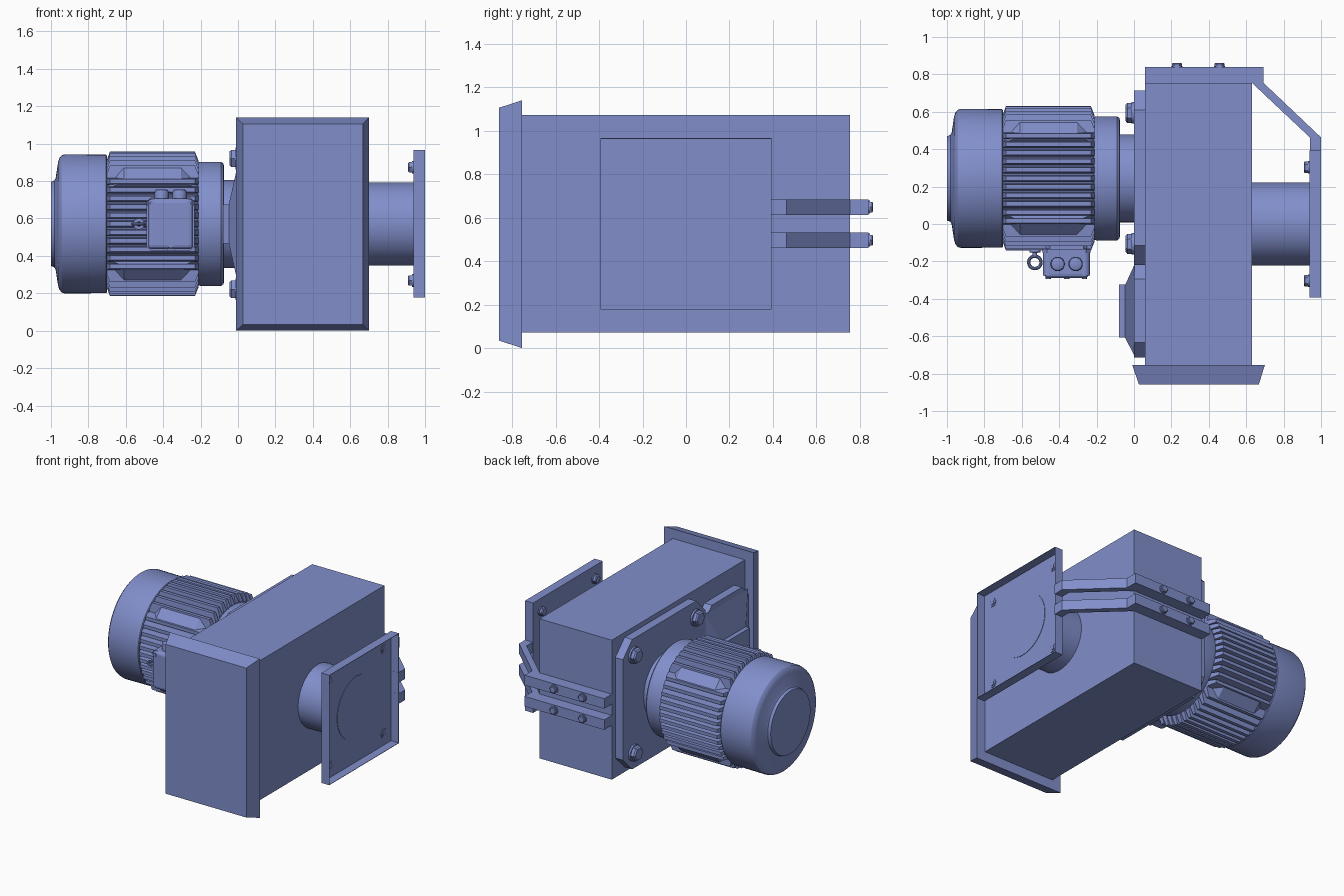
import bpy, bmesh
from math import sin, cos, pi, sqrt, radians

if "Cube" in bpy.data.objects:
    bpy.data.objects.remove(bpy.data.objects["Cube"])

CZ = 0.571          # height of both shafts
MY = 0.244          # motor axis y

blue = bpy.data.materials.new("blue_paint")
blue.diffuse_color = (.22, .275, .60, 1)
blue.use_nodes = True
blue.node_tree.nodes["Principled BSDF"].inputs["Base Color"].default_value = blue.diffuse_color


def finish(ob, smooth):
    ob.data.materials.append(blue)
    if smooth:
        bpy.ops.object.select_all(action='DESELECT')
        ob.select_set(True)
        bpy.context.view_layer.objects.active = ob
        bpy.ops.object.shade_smooth_by_angle(angle=radians(32))
    return ob


def build(name, lofts, smooth=False):
    """One object from a list of lofts; each loft is a list of equal-length rings."""
    bm = bmesh.new()
    for rings in lofts:
        rows = [[bm.verts.new(p) for p in r] for r in rings]
        n = len(rows[0])
        for a, b in zip(rows, rows[1:]):
            for i in range(n):
                j = (i + 1) % n
                bm.faces.new((a[i], a[j], b[j], b[i]))
        bm.faces.new(rows[0][::-1])
        bm.faces.new(rows[-1])
    bmesh.ops.recalc_face_normals(bm, faces=bm.faces)
    me = bpy.data.meshes.new(name)
    bm.to_mesh(me)
    bm.free()
    ob = bpy.data.objects.new(name, me)
    bpy.context.collection.objects.link(ob)
    return finish(ob, smooth)


def place(axis, d, u, v):
    return {'x': (d, u, v), 'y': (u, d, v), 'z': (u, v, d)}[axis]


def prism(axis, pts, a, b):
    return [[place(axis, d, u, v) for u, v in pts] for d in (a, b)]


def lathe(axis, cu, cv, profile, n=64):
    """Profile of (distance along axis, radius)."""
    return [[place(axis, d, cu + r * cos(2 * pi * i / n), cv + r * sin(2 * pi * i / n))
             for i in range(n)] for d, r in profile]


def rect(u0, u1, v0, v1, c=0):
    if not c:
        return [(u0, v0), (u1, v0), (u1, v1), (u0, v1)]
    return [(u0 + c, v0), (u1 - c, v0), (u1, v0 + c), (u1, v1 - c),
            (u1 - c, v1), (u0 + c, v1), (u0, v1 - c), (u0, v0 + c)]


def square(h, y=0):
    return rect(y - h, y + h, CZ - h, CZ + h)


def bolt(name, axis, u, v, base, tip, r):
    """Hex head on a round washer."""
    h = tip - base
    build(name, [lathe(axis, u, v, [(base, r), (base + .3 * h, r)], 20),
                 lathe(axis, u, v, [(base + .3 * h, r * .92), (base + .8 * h, r * .92),
                                    (tip, r * .75)], 6)])


# Gearbox housing and tapered front cover
build("housing", [prism('x', rect(-.755, .755, .071, 1.071), .06, .632)])
build("front_cover", [[[place('y', d, u, v) for u, v in rect(*e)] for d, e in
      ((-.753, (-.01, .70, 0, 1.14)), (-.859, (.027, .667, .034, 1.105)))]])

# Output tube, tray-shaped square flange (open outward) and its bolts
build("output_tube", [lathe('x', 0, CZ, [(.62, .222), (.943, .222)])], True)
build("output_flange", [[[place('x', d, u, v) for u, v in square(h)] for d, h in
      ((.937, .394), (1.0, .394), (1.0, .391), (.940, .391))]])
for sy in (-1, 1):
    for sz in (-1, 1):
        y, z = sy * .303, CZ + sz * .303
        bolt("flange_bolt", 'x', y, z, .938, .908, .034)
        build("flange_bolt_end", [lathe('x', y, z, [(.935, .031), (.945, .031)], 6),
                                  lathe('x', y, z, [(.935, .017), (.95, .017)], 16)])

# Two bent support arms at the back
arm = [(.06, .755), (.63, .755), (.94, .463), (.94, .39), (1.0, .39),
       (1.0, .463), (.692, .755), (.692, .84), (.06, .84)]
for z in (.496, .648):
    build("support_arm", [prism('z', arm, z - .036, z + .036)])
    for x in (.23, .457):
        bolt("arm_bolt", 'y', x, z, .84, .86, .03)

# Motor mounting plate with four bolts
build("motor_plate", [prism('x', rect(MY - .463, MY + .47, CZ - .465, CZ + .465, .105), 0, .062)])
for sy in (-1, 1):
    for sz in (-1, 1):
        bolt("plate_bolt", 'x', MY + sy * .35, CZ + sz * .35, 0, -.045, .058)

# Secondary side plate with raised hood
build("side_plate", [prism('x', rect(-.713, -.215, CZ - .365, CZ + .365, .08), .001, .062)])
build("side_hood", [[[place('x', d, u, v) for u, v in rect(*e)] for d, e in
      ((.002, (-.703, -.218, CZ - .33, CZ + .33)),
       (-.048, (-.608, -.328, CZ - .11, CZ + .11)))],
      prism('x', rect(-.608, -.323, CZ - .105, CZ + .105), -.03, -.08)])

# Motor turned parts
build("motor_neck", [lathe('x', MY, CZ, [(0.01, .235), (-.09, .235)])], True)
build("motor_end_bell", [lathe('x', MY, CZ, [(-.075, .31), (-.078, .322), (-.09, .332),
      (-.20, .332), (-.213, .328), (-.22, .315)])], True)
build("motor_core", [lathe('x', MY, CZ, [(-.2, .315), (-.71, .315)])], True)
build("fan_cowl", [lathe('x', MY, CZ, [(-.70, .365), (-.705, .37), (-.925, .372), (-.942, .367),
      (-.955, .352), (-.962, .33), (-.975, .245), (-.982, .232), (-1.0, .225)])], True)


def radial(profile, t, a, half):
    """Extrude an (x, radius) profile sideways at angle a round the motor."""
    return [[(x, MY + r * cos(a) - (t + s * half(r)) * sin(a),
              CZ + r * sin(a) + (t + s * half(r)) * cos(a)) for x, r in profile] for s in (-1, 1)]


# Tapered cooling fins on four sides, and corner pads between them
fins, pads = [], []
for q in range(4):
    a = q * pi / 2
    for k in range(-5, 6):
        t = k * .0455
        R = sqrt(.386 ** 2 - t * t)
        prof = [(-.705, .2), (-.703, R - .05), (-.685, R), (-.23, R), (-.21, R - .05), (-.21, .2)]
        fins.append(radial(prof, t, a, lambda r: .012 + .1 * (R - r)))
    pads.append(radial([(-.705, .27), (-.69, .325), (-.61, .382), (-.305, .382),
                        (-.22, .325), (-.21, .27)], 0, a + pi / 4, lambda r: .058))
build("cooling_fins", fins)
build("corner_pads", pads)

# Terminal box with lid screws and cable glands
build("terminal_base", [prism('y', rect(-.47, -.25, .446, .696, .02), -.05, -.135)])
box = build("terminal_box", [prism('y', rect(-.482, -.24, .436, .706), -.13, -.288)])
bev = box.modifiers.new("round", 'BEVEL')
bev.width, bev.segments = .022, 3
build("terminal_rim", [prism('y', rect(-.49, -.232, .428, .714, .025), -.135, -.155)])
for x, z in ((-.458, .68), (-.264, .68), (-.36, .454)):
    build("lid_screw", [lathe('y', x, z, [(-.15, .028), (-.275, .028)], 20),
                        lathe('y', x, z, [(-.27, .014), (-.293, .014)], 6)], True)
for x in (-.408, -.312):
    build("cable_gland", [lathe('z', x, -.214, [(.70, .038), (.736, .038), (.751, .034),
                                                (.756, .025)], 24)], True)

# Lifting eye
bpy.ops.mesh.primitive_torus_add(location=(-.53, -.205, CZ), major_radius=.033, minor_radius=.009,
                                 major_segments=28, minor_segments=10)
bpy.context.object.name = "lifting_eye"
finish(bpy.context.object, True)
build("eye_stem", [lathe('y', -.53, CZ, [(-.175, .01), (-.152, .013), (-.151, .03), (-.14, .03),
                                         (-.12, .018), (-.08, .018)], 20)], True)
